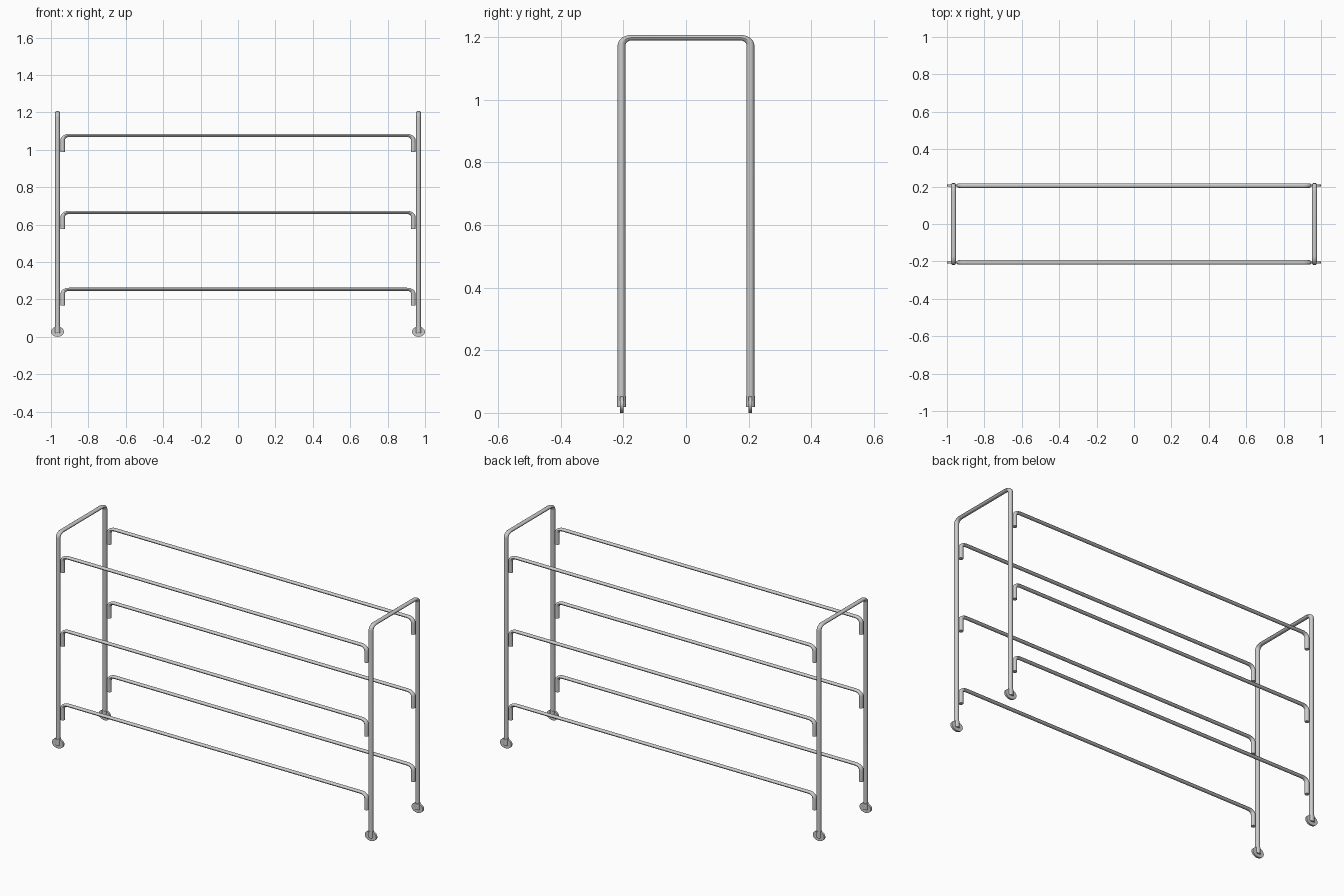
import bpy, math
from mathutils import Vector

if "Cube" in bpy.data.objects:
    bpy.data.objects.remove(bpy.data.objects["Cube"])

SQUASH = 0.7          # tubes are flattened vertically
LEG_X, LEG_Y = 0.965, 0.2055


def finish(ob):
    bpy.ops.object.select_all(action='DESELECT')
    ob.select_set(True)
    bpy.context.view_layer.objects.active = ob
    if ob.type == 'CURVE':
        bpy.ops.object.convert(target='MESH')
        ob = bpy.context.object
    bpy.ops.object.transform_apply(location=True, rotation=True, scale=True)
    bpy.ops.object.shade_smooth_by_angle(angle=math.radians(35))
    return ob


def rounded(corners, r, steps=8):
    """Open path with its inner right-angle corners rounded."""
    pts = [Vector(c) for c in corners]
    out = [pts[0]]
    for a, b, c in zip(pts, pts[1:], pts[2:]):
        u, v = (a - b).normalized(), (c - b).normalized()
        centre = b + r * (u + v)
        for i in range(steps + 1):
            t = math.pi / 2 * i / steps
            out.append(centre - r * v * math.cos(t) - r * u * math.sin(t))
    return out + [pts[-1]]


def tube(name, corners, radius, bend):
    corners = [(x, y, z / SQUASH) for x, y, z in corners]
    path = rounded(corners, bend)
    cu = bpy.data.curves.new(name, 'CURVE')
    cu.dimensions = '3D'
    cu.bevel_depth = radius
    cu.bevel_resolution = 4
    cu.use_fill_caps = True
    sp = cu.splines.new('POLY')
    sp.points.add(len(path) - 1)
    for p, co in zip(sp.points, path):
        p.co = (*co, 1)
    ob = bpy.data.objects.new(name, cu)
    bpy.context.collection.objects.link(ob)
    ob.scale.z = SQUASH
    return finish(ob)


for sx in (-1, 1):
    side = 'left' if sx < 0 else 'right'
    x = sx * LEG_X

    # Inverted U end frame
    tube(side + '_end_frame', [(x, -LEG_Y, 0.02), (x, -LEG_Y, 1.198),
                               (x, LEG_Y, 1.198), (x, LEG_Y, 0.02)], 0.0125, 0.034)

    for sy in (-1, 1):
        tag = side + ('_front' if sy < 0 else '_back')
        # Thin upright foot disc
        bpy.ops.mesh.primitive_cylinder_add(
            vertices=32, radius=1, depth=0.011,
            location=(x, sy * LEG_Y, 0.027), rotation=(math.pi / 2, 0, 0))
        foot = bpy.context.object
        foot.name = tag + '_foot'
        foot.scale = (0.035, 0.027, 1)
        finish(foot)
        # Sleeve on the leg end
        bpy.ops.mesh.primitive_cylinder_add(
            vertices=24, radius=0.0142, depth=0.035, location=(x, sy * LEG_Y, 0.0365))
        sleeve = bpy.context.object
        sleeve.name = tag + '_leg_sleeve'
        finish(sleeve)

# Three levels of rails with down-turned ends
for level, z in zip(('lower', 'middle', 'upper'), (0.254, 0.665, 1.076)):
    for sy in (-1, 1):
        y, e = sy * LEG_Y, 0.937
        tube(level + ('_front' if sy < 0 else '_back') + '_rail',
             [(-e, y, z - 0.088), (-e, y, z), (e, y, z), (e, y, z - 0.088)],
             0.0118, 0.034)
